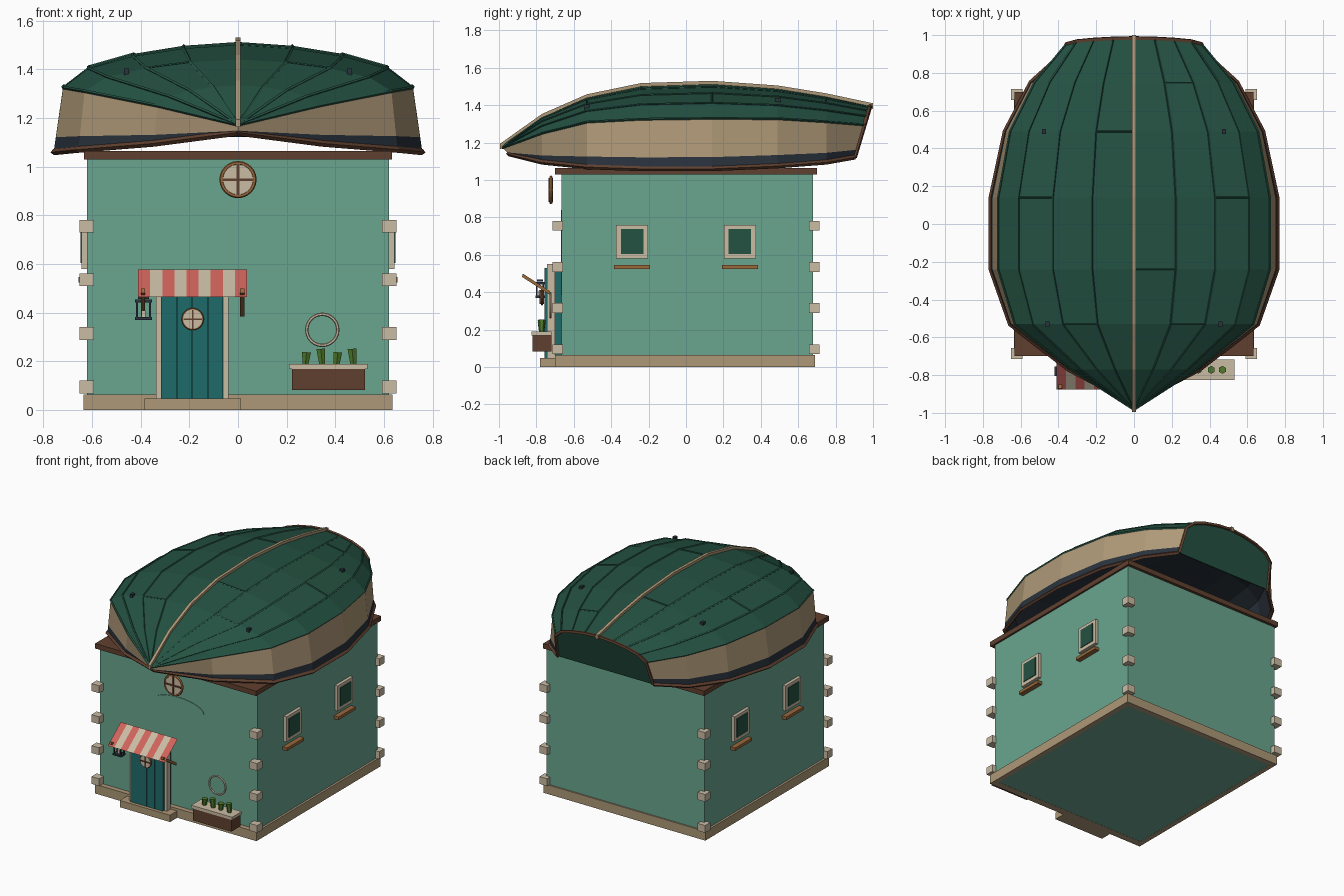
import bpy, bmesh
from math import pi, sin, cos
from mathutils import Vector

if "Cube" in bpy.data.objects:
    bpy.data.objects.remove(bpy.data.objects["Cube"])


def material(name, hexcode):
    srgb = [int(hexcode[i:i + 2], 16) / 255 for i in (0, 2, 4)]
    rgba = [((c + .055) / 1.055) ** 2.4 for c in srgb] + [1]
    m = bpy.data.materials.new(name)
    m.use_nodes = True
    m.diffuse_color = rgba
    m.node_tree.nodes["Principled BSDF"].inputs["Base Color"].default_value = rgba
    return m


WALL = material("sea_green_wall", "6AA58F")
GREEN = material("dark_green_hull", "245242")
TAN = material("tan", "AE9877")
CREAM = material("cream", "CABCA4")
BROWN = material("dark_brown", "60402F")
WOOD = material("orange_wood", "99683C")
RED = material("awning_red", "D0645B")
TEAL = material("door_teal", "1F6B6A")
NAVY = material("dark_navy", "29323C")
PLANT = material("plant_green", "4F7A2C")


def mesh_object(name, verts, faces, *mats):
    me = bpy.data.meshes.new(name)
    me.from_pydata(verts, [], faces)
    for m in mats:
        me.materials.append(m)
    ob = bpy.data.objects.new(name, me)
    bpy.context.collection.objects.link(ob)
    return ob


def tidy(ob):
    bm = bmesh.new()
    bm.from_mesh(ob.data)
    bmesh.ops.remove_doubles(bm, verts=bm.verts, dist=.0005)
    bmesh.ops.recalc_face_normals(bm, faces=bm.faces)
    bm.to_mesh(ob.data)
    bm.free()
    return ob


def prism(name, pts, axis, a, b, mat):
    """Extrude a flat outline along the x or y axis."""
    n = len(pts)
    put = (lambda p, t: (t, p[0], p[1])) if axis == "x" else (lambda p, t: (p[0], t, p[1]))
    verts = [put(p, t) for t in (a, b) for p in pts]
    faces = [range(n), range(n, 2 * n)]
    faces += [(i, (i + 1) % n, n + (i + 1) % n, n + i) for i in range(n)]
    return tidy(mesh_object(name, verts, faces, mat))


def box(name, x0, x1, y0, y1, z0, z1, mat):
    return prism(name, [(x0, z0), (x1, z0), (x1, z1), (x0, z1)], "y", y0, y1, mat)


def tube(name, pts, r, mat, cyclic=False):
    cu = bpy.data.curves.new(name, "CURVE")
    cu.dimensions = "3D"
    cu.bevel_depth, cu.bevel_resolution, cu.use_fill_caps = r, 0, True
    sp = cu.splines.new("POLY")
    sp.points.add(len(pts) - 1)
    for p, co in zip(sp.points, pts):
        p.co = (*co, 1)
    sp.use_cyclic_u = cyclic
    tmp = bpy.data.objects.new(name, cu)
    me = bpy.data.meshes.new_from_object(tmp)
    bpy.data.objects.remove(tmp)
    me.materials.clear()
    me.materials.append(mat)
    me.shade_flat()
    ob = bpy.data.objects.new(name, me)
    bpy.context.collection.objects.link(ob)
    return ob


def disc(name, x, y, z, r, depth, mat):
    bpy.ops.mesh.primitive_cylinder_add(vertices=24, radius=r, depth=depth,
                                        location=(x, y, z), rotation=(pi / 2, 0, 0))
    ob = bpy.context.object
    ob.name = name
    ob.data.materials.append(mat)


def ring(name, x, y, z, r, thick, mat):
    bpy.ops.mesh.primitive_torus_add(major_radius=r, minor_radius=thick, major_segments=24,
                                     minor_segments=6, location=(x, y, z), rotation=(pi / 2, 0, 0))
    ob = bpy.context.object
    ob.name = name
    ob.data.materials.append(mat)


def porthole(name, x, y, z, r):
    disc(name + "_glass", x, y, z, r * .88, .012, CREAM)
    ring(name + "_ring", x, y, z, r * .9, r * .12, WOOD)
    w = r * .07
    box(name + "_bar_upright", x - w, x + w, y - .012, y + .012, z - r * .85, z + r * .85, BROWN)
    box(name + "_bar_level", x - r * .85, x + r * .85, y - .012, y + .012, z - w, z + w, BROWN)


# House body
box("walls", -.62, .62, -.665, .68, .001, 1.04, WALL)
for side in (-1, 1):
    xa, xb = sorted((side * .6, side * .635))
    box("plinth_side", xa, xb, -.70, .69, 0, .065, TAN)
box("plinth_front", -.6, .6, -.70, -.65, 0, .065, TAN)
box("plinth_back", -.6, .6, .65, .69, 0, .065, TAN)
box("cornice", -.633, .633, -.70, .70, 1.03, 1.065, BROWN)
for side in (-1, 1):
    for y in (-.687, .685):
        for i in range(4):
            x, z = side * .621, .095 + .22 * i
            box("corner_stone", x - .03, x + .03, y - .028, y + .03, z - .026, z + .026, CREAM)

# Side windows
for side in (-1, 1):
    for y in (-.288, .288):
        span = lambda d: sorted((side * .61, side * d))
        box("window_frame", *span(.642), y - .086, y + .086, .58, .76, CREAM)
        box("window_glass", *span(.647), y - .06, y + .06, .605, .737, GREEN)
        box("window_sill", *span(.655), y - .096, y + .096, .525, .546, WOOD)

# Shallow arched panel on the front wall
arc = [(.2 * cos(pi * i / 12), .77 + .07 * sin(pi * i / 12)) for i in range(13)]
prism("arched_panel", [(-.2, .385), (.2, .385)] + arc, "y", -.669, -.66, WALL)
porthole("round_window", 0, -.722, .947, .075)

# Door
box("door_step", -.383, .012, -.78, -.69, 0, .048, TAN)
for i in range(4):
    x = -.316 + .064 * i
    box("door_plank", x + .001, x + .063, -.757, -.735, .048, .53, TEAL)
box("door_backing", -.316, -.06, -.745, -.66, .048, .53, TEAL)
for x in (-.337, -.06):
    box("door_jamb", x, x + .021, -.742, -.70, .048, .54, CREAM)
box("door_lintel", -.337, -.039, -.742, -.70, .53, .55, CREAM)
porthole("door_porthole", -.186, -.77, .374, .045)

# Striped awning on two braces
step = .447 / 9
verts = [(-.41 + step * i, y, z) for i in range(10) for y, z in ((-.875, .465), (-.73, .578))]
awning = mesh_object("awning", verts, [(2 * i, 2 * i + 2, 2 * i + 3, 2 * i + 1) for i in range(9)],
                     RED, CREAM)
for p in awning.data.polygons:
    p.material_index = p.index % 2
for x in (-.39, .017):
    prism("awning_brace", [(-.877, .482), (-.727, .385), (-.727, .405), (-.872, .499)],
          "x", x - .009, x + .009, WOOD)

# Lantern
lx, ly = -.388, -.78
for z, w in ((.376, .034), (.448, .034), (.462, .022)):
    box("lantern_plate", lx - w, lx + w, ly - w * .75, ly + w * .75, z - .006, z + .006, NAVY)
for sx in (-1, 1):
    for sy in (-1, 1):
        x, y = lx + sx * .026, ly + sy * .018
        box("lantern_post", x - .004, x + .004, y - .004, y + .004, .376, .448, NAVY)
box("lantern_candle", lx - .008, lx + .008, ly - .008, ly + .008, .38, .41, CREAM)
box("lantern_bracket", lx - .006, lx + .006, ly, -.66, .44, .452, NAVY)

# Planter and hoop
box("planter", .222, .522, -.82, -.72, .083, .172, BROWN)
box("planter_rim", .21, .532, -.825, -.718, .169, .19, CREAM)
for i in range(4):
    h = .05 + .014 * (i % 2)
    bpy.ops.mesh.primitive_cone_add(vertices=6, radius1=.014, radius2=.021, depth=h,
                                    location=(.279 + .064 * i, -.772, .188 + h / 2),
                                    rotation=(0, .09 * (-1) ** i, 0))
    bpy.context.object.name = "plant"
    bpy.context.object.data.materials.append(PLANT)
ring("hoop", .346, -.725, .33, .064, .007, CREAM)

# Upturned boat roof: y, rake, keel z, chine x, chine z, rim x, rim z
STATIONS = [
    (-.985, 1, 1.175, 0, 1.172, 0, 1.14),
    (-.77, 0, 1.335, .33, 1.25, .345, 1.095),
    (-.53, 0, 1.44, .63, 1.31, .655, 1.07),
    (-.24, 0, 1.5, .718, 1.325, .757, 1.06),
    (.14, 0, 1.512, .718, 1.33, .757, 1.06),
    (.49, 0, 1.487, .655, 1.328, .682, 1.075),
    (.75, 0, 1.445, .525, 1.312, .545, 1.095),
    (.985, -.3, 1.395, .355, 1.295, .375, 1.122),
]
ROUND = [(0, 1), (.31, .915), (.6, .73), (.853, .446), (1, 0)]


def section(y, rake, kz, cx, cz, rx, rz):
    pts = [(cx * u, cz + (kz - cz) * v) for u, v in ROUND]
    pts += [(cx + (rx - cx) * t, cz + (rz - cz) * t) for t in (.77, 1)]
    return [Vector((x, y + rake * (kz - z), z)) for x, z in pts]


def flip(p, side):
    return Vector((p.x * side, p.y, p.z))


half = [section(*s) for s in STATIONS]
full = [[flip(p, -1) for p in reversed(s)] + s[1:] for s in half]
n = len(full[0])
faces, slots = [], []
for k in range(len(full) - 1):
    for j in range(n - 1):
        a = k * n + j
        faces.append((a, a + 1, a + n + 1, a + n))
        slots.append({0: 2, 1: 1, n - 3: 1, n - 2: 2}.get(j, 0))
faces.append(range((len(full) - 1) * n, len(full) * n))
slots.append(0)
hull = mesh_object("boat_hull", [p for s in full for p in s], faces, GREEN, TAN, NAVY, NAVY, NAVY)
for p, s in zip(hull.data.polygons, slots):
    p.material_index = s
tidy(hull)
shell = hull.modifiers.new("shell", "SOLIDIFY")
shell.thickness, shell.offset, shell.material_offset = .012, -1, 2

# Plank seams, butt joints and cleats
for side in (-1, 1):
    for j in range(1, 5):
        tube("plank_seam", [flip(s[j], side) for s in half], .007, GREEN)
    for k in (2, 5):
        c = flip(half[k][2].lerp(half[k][3], .5), side)
        box("cleat", c.x - .011, c.x + .011, c.y - .014, c.y + .014, c.z - .01, c.z + .016, NAVY)
for side, k, j in ((-1, 5, 0), (-1, 4, 2), (1, 3, 0), (1, 6, 1), (1, 4, 2), (-1, 2, 1), (1, 2, 1)):
    tube("plank_joint", [flip(half[k][i], side) for i in (j, j + 1)], .005, GREEN)

# Keel strip, gunwale and stern trim
ridge = [(s[0].y, s[0].z) for s in half]
ridge[0], ridge[-1] = (-.995, 1.175), (1, 1.392)
prism("keel", [(y, z + .018) for y, z in ridge] + [(y, z - .012) for y, z in reversed(ridge)],
      "x", -.01, .01, TAN)
for side in (-1, 1):
    tube("gunwale", [flip(s[-1], side) for s in half], .013, BROWN)
tube("stern_trim", full[-1], .012, BROWN)
